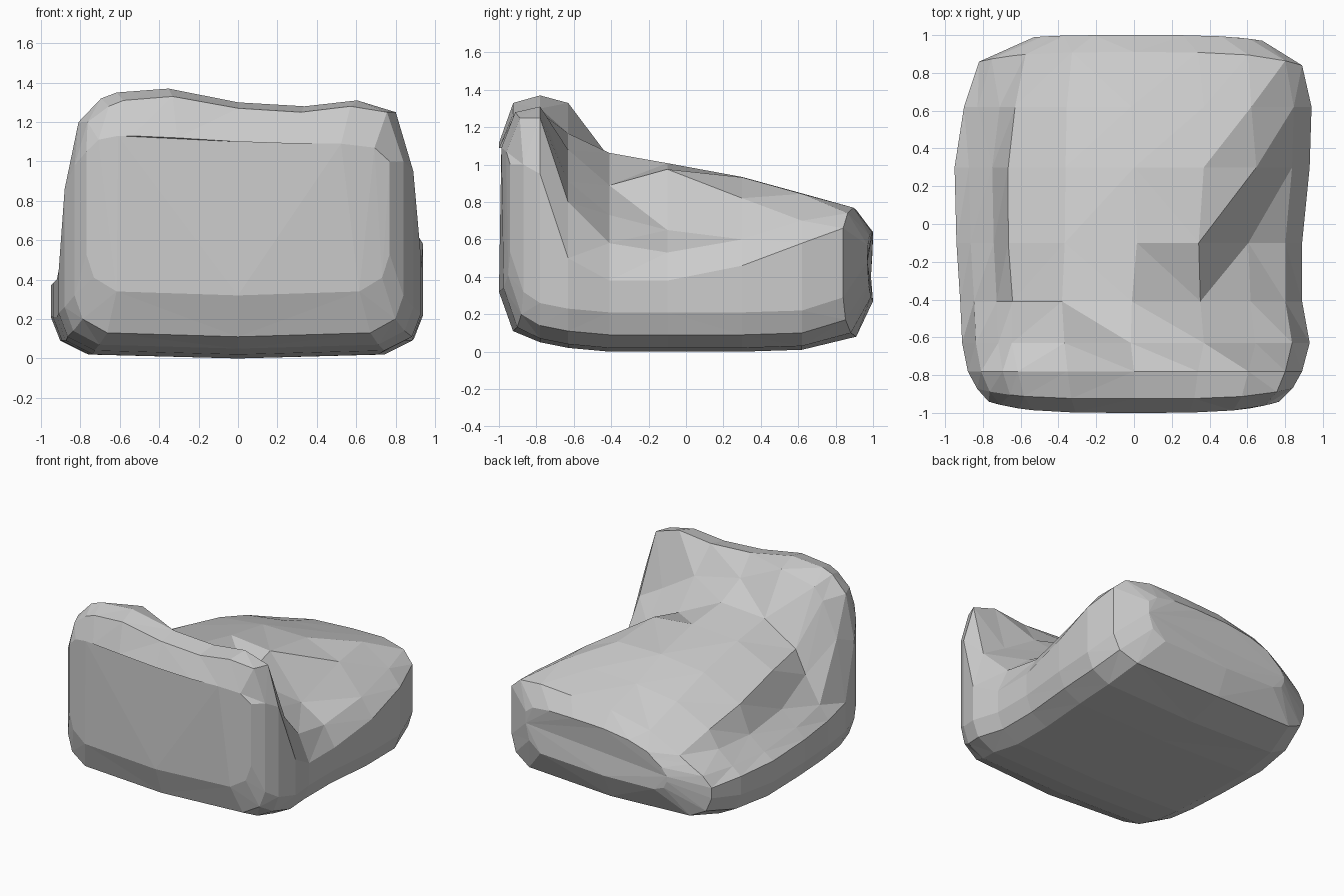
import bpy, bmesh, random

if "Cube" in bpy.data.objects:
    bpy.data.objects.remove(bpy.data.objects["Cube"])

random.seed(4)

# Column positions across the width, as a fraction of each section's half width
COLS = (-1, -.92, -.79, -.7, -.4, 0, .38, .68, .9, 1)

# Cross-sections front to back: (y, left half width, right half width, underside z), top heights
SECTIONS = [
    ((-.94, .77, .77, .32), (1.05, 1.11, 1.13, 1.13, 1.12, 1.10, 1.09, 1.09, 1.07, 1.0)),
    ((-.87, .83, .84, .11), (.98, 1.20, 1.28, 1.31, 1.33, 1.27, 1.25, 1.28, 1.25, 1.0)),
    ((-.78, .88, .89, .05), (.86, 1.20, 1.32, 1.35, 1.37, 1.30, 1.28, 1.31, 1.25, .95)),
    ((-.63, .91, .93, .02), (.45, .92, 1.18, 1.28, 1.34, 1.17, 1.07, .92, .80, .50)),
    ((-.41, .92, .89, .00), (.40, .50, .70, .88, 1.05, 1.05, .88, .74, .58, .38)),
    ((-.10, .94, .89, .00), (.38, .45, .56, .83, .97, 1.02, .97, .66, .53, .38)),
    ((.30, .95, .93, .00), (.37, .42, .52, .74, .88, .94, .93, .81, .60, .46)),
    ((.62, .90, .94, .01), (.36, .42, .52, .65, .79, .84, .86, .84, .70, .58)),
    ((.84, .82, .89, .08), (.34, .42, .49, .54, .67, .74, .76, .77, .74, .66)),
    ((.97, .53, .68, .27), (.40, .46, .51, .55, .60, .63, .64, .64, .62, .57)),
]

# How far each end section bows outwards in the middle
BOW = {0: -.06, 1: -.055, 8: .07, 9: .03}


def section_ring(params, heights, bow, rough):
    """Closed loop of points: over the top, then down and under the base."""
    y, left, right, base = params
    ring = []
    for u, z in zip(COLS, heights):
        x = u * (left if u < 0 else right)
        if rough and abs(u) < .75:
            x += random.uniform(-.02, .02)
            z += random.uniform(-.015, .015)
        ring.append((x, z))
    lower = ((1, .21), (.95, .09), (.8, .02))
    kr = min(1, (heights[-1] - base) / .3)
    kl = min(1, (heights[0] - base) / .3)
    ring += [(right * f, base + kr * dz) for f, dz in lower]
    ring.append((0, base))
    ring += [(-left * f, base + kl * dz) for f, dz in reversed(lower)]
    return [(x, y + bow * (1 - (x / max(left, right)) ** 4), z) for x, z in ring]


# Loft the sections into one faceted rock with a tall front slab
bm = bmesh.new()
rings = []
for i, (params, heights) in enumerate(SECTIONS):
    pts = section_ring(params, heights, BOW.get(i, 0), 3 <= i <= 7)
    rings.append([bm.verts.new(p) for p in pts])
for a, b in zip(rings, rings[1:]):
    n = len(a)
    for j in range(n):
        k = (j + 1) % n
        bm.faces.new((a[j], a[k], b[k], b[j]))
bm.faces.new(rings[0])
bm.faces.new(rings[-1])
bmesh.ops.triangulate(bm, faces=bm.faces[:], quad_method='SHORT_EDGE')
bmesh.ops.recalc_face_normals(bm, faces=bm.faces[:])

mesh = bpy.data.meshes.new("rock")
bm.to_mesh(mesh)
bm.free()
rock = bpy.data.objects.new("rock", mesh)
bpy.context.collection.objects.link(rock)
